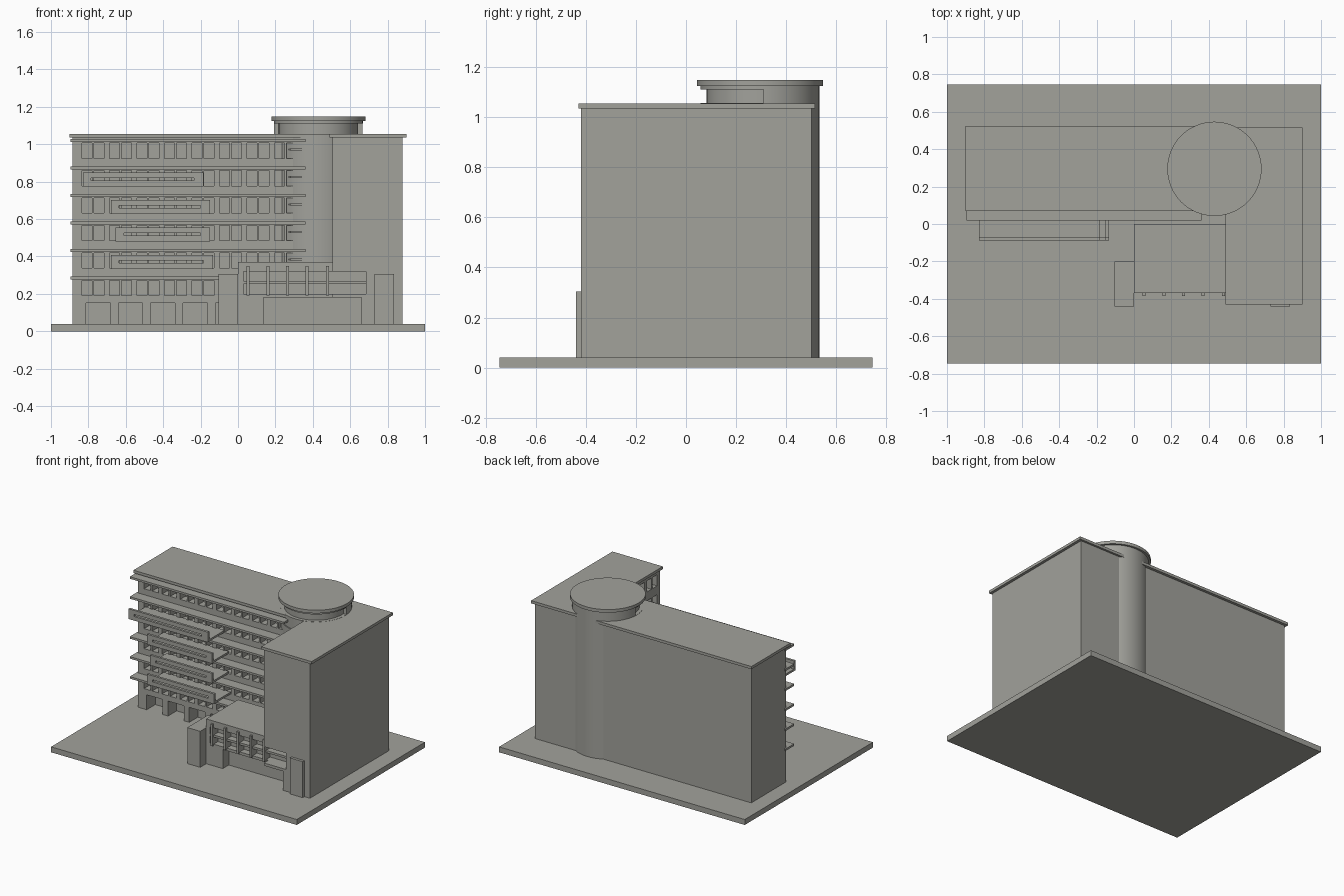
import bpy, bmesh, math
from mathutils import Matrix

if "Cube" in bpy.data.objects:
    bpy.data.objects.remove(bpy.data.objects["Cube"])

grey = bpy.data.materials.new("concrete grey")
grey.diffuse_color = (0.36, 0.36, 0.33, 1)
grey.use_nodes = True
grey.node_tree.nodes["Principled BSDF"].inputs["Base Color"].default_value = grey.diffuse_color


def finish(name, bm):
    mesh = bpy.data.meshes.new(name)
    bm.to_mesh(mesh)
    bm.free()
    mesh.materials.append(grey)
    ob = bpy.data.objects.new(name, mesh)
    bpy.context.collection.objects.link(ob)
    return ob


def boxes(name, spans):
    """One object from boxes given as (x0, x1, y0, y1, z0, z1)."""
    bm = bmesh.new()
    for x0, x1, y0, y1, z0, z1 in spans:
        m = Matrix.Translation(((x0 + x1) / 2, (y0 + y1) / 2, (z0 + z1) / 2))
        m = m @ Matrix.Diagonal((x1 - x0, y1 - y0, z1 - z0, 1))
        bmesh.ops.create_cube(bm, size=1, matrix=m)
    return finish(name, bm)


def disc(name, r, z0, z1):
    bm = bmesh.new()
    bmesh.ops.create_cone(bm, cap_ends=True, segments=64, radius1=r, radius2=r, depth=z1 - z0,
                          matrix=Matrix.Translation((CX, CY, (z0 + z1) / 2)))
    ob = finish(name, bm)
    smooth(ob)
    return ob


def smooth(ob):
    bpy.ops.object.select_all(action='DESELECT')
    ob.select_set(True)
    bpy.context.view_layer.objects.active = ob
    bpy.ops.object.shade_smooth_by_angle(angle=math.radians(30))


def cut(ob, cutter):
    mod = ob.modifiers.new("openings", 'BOOLEAN')
    mod.object = cutter
    mod.solver = 'EXACT'
    bpy.context.view_layer.objects.active = ob
    bpy.ops.object.modifier_apply(modifier=mod.name)
    bpy.data.objects.remove(cutter)


CX, CY = 0.43, 0.295          # stair drum centre
G = 0.04                      # ground level
WALL = 0.1                    # front wall of the long wing
STEP = 0.147                  # storey height and window spacing
floors = [0.19 + STEP * i for i in range(6)]

boxes("ground_plate", [(-1, 1, -0.745, 0.745, 0, G)])

# Long wing with paired windows and ground floor bays
wing = boxes("long_wing", [(-0.885, CX, WALL, 0.505, G, 1.036)])
holes = []
for z in floors:
    for i in range(8):
        x = -0.835 + STEP * i
        top = z + 0.082
        holes.append((x, x + 0.054, WALL - 0.05, WALL + 0.06, z, top))
        holes.append((x + 0.066, x + 0.118, WALL - 0.05, WALL + 0.06, z, top))
for i in range(5):
    x = -0.813 + 0.173 * i
    holes.append((x, x + 0.13, WALL - 0.05, WALL + 0.1, G - 0.02, 0.15))
cut(wing, boxes("cutter", holes))
boxes("wing_roof", [(-0.9, CX, 0.07, 0.525, 1.035, 1.055)])

# Sun-shade slabs above each storey
boxes("storey_slabs", [(-0.895, 0.36, 0.02, WALL + 0.02, z + 0.088, z + 0.103) for z in floors])

# Balconies: slotted front panel and a floor plate back to the wall
balconies = [(1, -0.68, -0.135), (2, -0.655, -0.15), (3, -0.68, -0.15), (4, -0.83, -0.185)]
for n, x0, x1 in balconies:
    z = floors[n]
    panel = boxes(f"balcony_panel_{n}", [(x0, x1, -0.087, -0.07, z - 0.003, z + 0.072)])
    cut(panel, boxes("cutter", [(x0 + 0.045, x1 - 0.05, -0.12, -0.05, z + 0.027, z + 0.042)]))
    boxes(f"balcony_floor_{n}", [(x0, x1, -0.072, WALL + 0.01, z - 0.003, z + 0.012)])

# Right tower: windows in the courtyard side, strip window and entrance in front
tower = boxes("right_tower", [(0.505, 0.88, -0.42, 0.5, G, 1.036)])
holes = []
for z in floors[2:]:
    for i in range(3):
        y = -0.385 + STEP * i
        holes.append((0.45, 0.565, y, y + 0.054, z, z + 0.082))
        holes.append((0.45, 0.565, y + 0.066, y + 0.118, z, z + 0.082))
holes += [(0.45, 0.685, -0.5, -0.32, 0.2, 0.32), (0.45, 0.66, -0.5, -0.3, G - 0.02, 0.18)]
cut(tower, boxes("cutter", holes))
boxes("tower_roof", [(0.49, 0.9, -0.43, 0.515, 1.035, 1.055)])

# Low entrance block
block = boxes("entrance_block", [(0, 0.51, -0.37, 0, G, 0.37)])
cut(block, boxes("cutter", [(0.03, 0.6, -0.45, -0.32, 0.2, 0.32),
                            (0.135, 0.6, -0.45, -0.3, G - 0.02, 0.18)]))
boxes("strip_window_rail", [(0.03, 0.685, -0.37, -0.32, 0.252, 0.268)])
boxes("window_fins", [(x - 0.008, x + 0.008, -0.386, -0.32, 0.19, 0.35)
                      for x in (0.053, 0.16, 0.265, 0.37, 0.478)])
boxes("side_pier", [(-0.105, 0, -0.44, -0.2, G, 0.305)])
boxes("front_pillar", [(0.73, 0.835, -0.44, -0.42, G, 0.305)])

# Stair drum: shallow window bands and an open gallery on the front half
drum = disc("stair_drum", 0.2375, G, 1.125)
ring = disc("cutter", 0.35, 1.056, 1.11)
cut(ring, disc("cutter", 0.2125, 1.0, 1.15))
cut(ring, boxes("cutter", [(-0.2, 1.2, 0.31, 1, 0.9, 1.3)]))
cut(drum, ring)
for z in floors[1:]:
    band = disc("cutter", 0.3, z + 0.045, z + 0.05)
    cut(band, disc("cutter", 0.23, z, z + 0.1))
    cut(band, boxes("cutter", [(-0.2, 1.2, WALL + 0.02, 1, z - 0.1, z + 0.2)]))
    cut(drum, band)
smooth(drum)
disc("drum_lid", 0.252, 1.125, 1.148)
